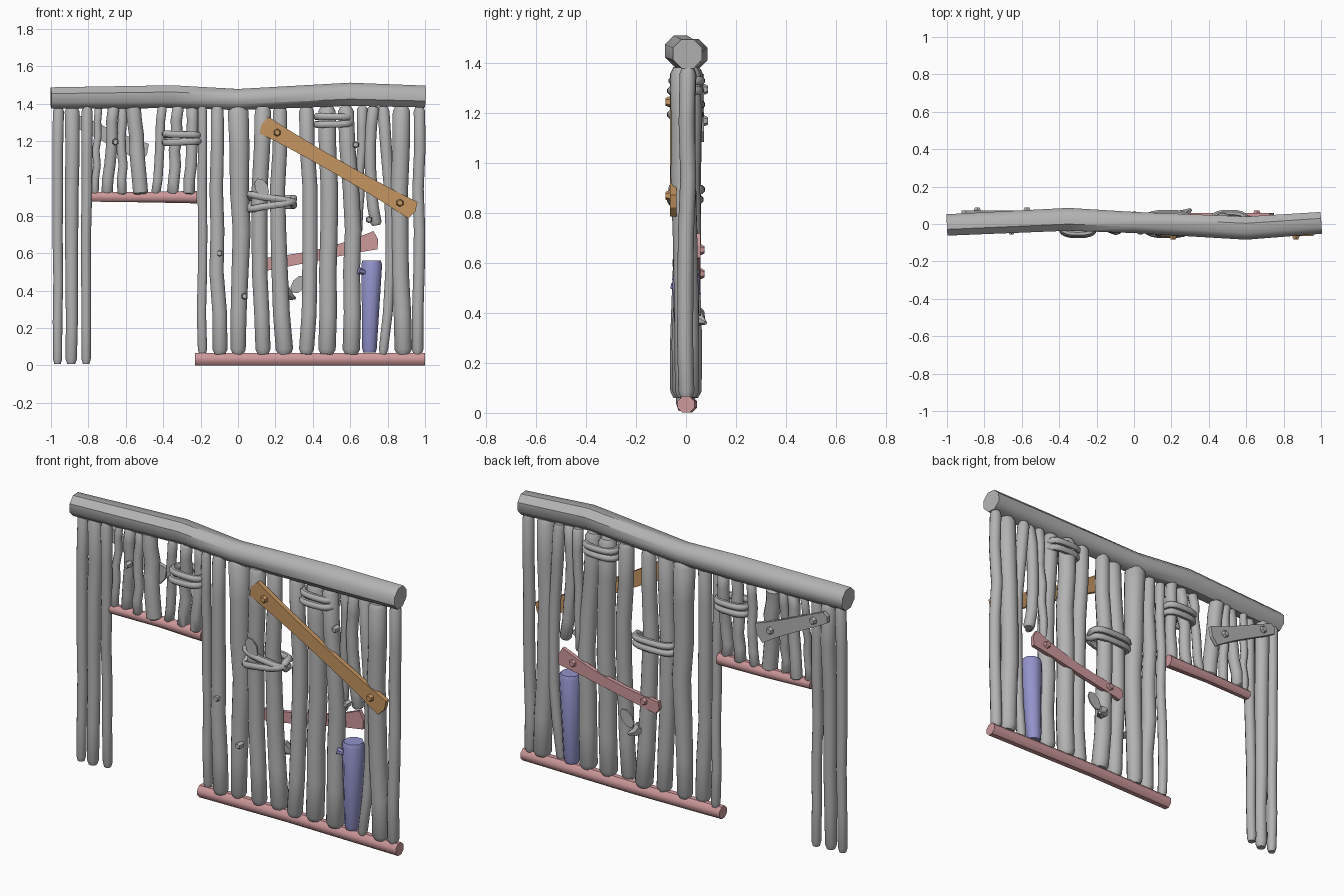
import bpy, bmesh, math, random
from mathutils import Vector

random.seed(4)
if "Cube" in bpy.data.objects:
    bpy.data.objects.remove(bpy.data.objects["Cube"])


def material(name, *rgb):
    mat = bpy.data.materials.new(name)
    mat.use_nodes = True
    mat.diffuse_color = (*rgb, 1)
    mat.node_tree.nodes["Principled BSDF"].inputs["Base Color"].default_value = (*rgb, 1)
    return mat


GREY = material("grey_wood", .45, .45, .45)
PINK = material("pink_wood", .62, .32, .33)
BROWN = material("brown_wood", .56, .3, .12)
BLUE = material("blue_wood", .29, .29, .6)

# Log radii and the height where poles meet the beam
THIN, SLIM, MEDIUM, THICK = .026, .032, .042, .049
TOP = 1.385


def finish(name, bm, mat, angle):
    bmesh.ops.recalc_face_normals(bm, faces=bm.faces)
    mesh = bpy.data.meshes.new(name)
    bm.to_mesh(mesh)
    bm.free()
    mesh.materials.append(mat)
    mesh.polygons.foreach_set("use_smooth", [True] * len(mesh.polygons))
    mesh.set_sharp_from_angle(angle=math.radians(angle))
    obj = bpy.data.objects.new(name, mesh)
    bpy.context.collection.objects.link(obj)


def tube(name, points, radii, mat, sides=8, closed=False):
    """Sweep a round section along a path."""
    path = [Vector(p) for p in points]
    count = len(path)
    span = path[-1] - path[0]
    upright = not closed and abs(span.z) > span.length / 2
    reference = Vector((0, 1, 0)) if upright else Vector((0, 0, 1))
    bm = bmesh.new()
    rings = []
    for i, centre in enumerate(path):
        if closed:
            along = path[(i + 1) % count] - path[i - 1]
        else:
            along = path[min(i + 1, count - 1)] - path[max(i - 1, 0)]
        across = along.cross(reference).normalized()
        up = across.cross(along).normalized()
        ring = []
        for k in range(sides):
            angle = math.tau * (k + .5) / sides
            offset = math.cos(angle) * across + math.sin(angle) * up
            ring.append(bm.verts.new(centre + radii[i] * offset))
        rings.append(ring)
    for i in range(count if closed else count - 1):
        low, high = rings[i], rings[(i + 1) % count]
        for k in range(sides):
            n = (k + 1) % sides
            bm.faces.new((low[k], low[n], high[n], high[k]))
    if not closed:
        bm.faces.new(rings[0])
        bm.faces.new(rings[-1])
    finish(name, bm, mat, angle=45)


def pole(name, x, radius, lean=0, bow=0, taper=1, y=0, bottom=.06, wobble=.006):
    """Upright log with rounded ends; lean shifts its top and bow its middle."""
    steps = [0, .02] + [i / 6 for i in range(1, 6)] + [.98, 1]
    tilt = random.uniform(-.012, .012)
    points, radii = [], []
    for i, t in enumerate(steps):
        middle = 1 < i < len(steps) - 2
        jitter = wobble if middle else 0
        points.append((x + lean * t + bow * math.sin(math.pi * t) + random.uniform(-jitter, jitter),
                       y + tilt * (1 - 2 * t) + random.uniform(-jitter, jitter),
                       bottom + (TOP - bottom) * t))
        end = .7 if i in (0, len(steps) - 1) else 1
        radii.append(radius * end * (1 + (taper - 1) * t))
    tube(name, points, radii, GREY, sides=10)


def plate(name, outline, y, depth, mat):
    """Flat piece cut to an outline in x and z."""
    bm = bmesh.new()
    face = bm.faces.new([bm.verts.new((p.x, y, p.y)) for p in outline])
    made = bmesh.ops.extrude_face_region(bm, geom=[face])["geom"]
    bmesh.ops.translate(bm, vec=(0, depth, 0),
                        verts=[v for v in made if isinstance(v, bmesh.types.BMVert)])
    finish(name, bm, mat, angle=30)


def peg(name, x, z, y, reach, mat=GREY, radius=.021):
    """Short nail head or twig stub pointing along y."""
    tube(name, [(x, y + reach * t, z) for t in (0, .7, 1)],
         [radius, radius, radius * .7], mat, sides=6)


def board(name, start, end, widths, y, depth, mat, sag=0):
    """Waisted plank between two points, with a nail near each end."""
    start, end = Vector(start), Vector(end)
    along = (end - start).normalized()
    side = Vector((-along.y, along.x))
    first, waist, last = widths
    upper, lower = [], []
    for i in range(7):
        t = i / 6
        width = waist + (first - waist) * (1 - t) ** 4 + (last - waist) * t ** 4
        centre = start.lerp(end, t) - side * sag * math.sin(math.pi * t)
        upper.append(centre + side * width / 2)
        lower.append(centre - side * width / 2)
    # Worn tips at both ends
    tips = [end + along * .015], [start - along * .015]
    plate(name, upper + tips[0] + lower[::-1] + tips[1], y, depth, mat)
    for spot in (start + along * .08, end - along * .08):
        peg(name + "_nail", spot.x, spot.y, y, depth * 1.7, mat)


def binding(name, x, z, half, cross):
    """Two rope loops wound round neighbouring poles, crossing at the front."""
    for turn in (-1, 1):
        points = []
        for k in range(20):
            c, s = math.cos(math.tau * k / 20), math.sin(math.tau * k / 20)
            slope = cross * turn if s < 0 else 0
            points.append((x + half * math.copysign(abs(c) ** .7, c),
                           .055 * math.copysign(abs(s) ** .6, s) + turn * .003,
                           z + turn * .02 - slope * c))
        tube(name, points, [.019] * len(points), GREY, closed=True)


def leaf(name, x, z, y, degrees):
    """Thin pointed leaf growing from its base point."""
    along = Vector((math.cos(math.radians(degrees)), math.sin(math.radians(degrees))))
    side = Vector((-along.y, along.x))
    outline = []
    for i in range(8):
        angle = math.tau * i / 8
        reach = .055 * (1 - math.cos(angle))
        outline.append(Vector((x, z)) + along * reach + side * .035 * math.sin(angle))
    plate(name, outline, y, .008, GREY)


# Top beam and the two rails
beam = [(-1, -.005, 1.43), (-.35, .025, 1.437), (0, .008, 1.422),
        (.6, -.022, 1.45), (1, .006, 1.438)]
tube("top_beam", beam, [.062, .066, .061, .067, .063], GREY)
tube("bottom_rail", [(-.23, 0, .034), (.3, .01, .034), (1, 0, .034)], [.036] * 3, PINK)
tube("lintel_rail", [(-.785, .005, .902), (-.5, .018, .9), (-.22, .015, .9)],
     [.028, .03, .036], PINK)

# Door posts on the open side
for x, radius, taper in ((-.965, THIN, 1.2), (-.892, SLIM, 1.3), (-.812, THIN, 1.2)):
    pole("door_post", x, radius, lean=.005, taper=taper, bottom=.008, wobble=.004)

# Short poles above the doorway
for x, radius, lean in ((-.765, .021, .02), (-.7, SLIM, .035), (-.62, THIN, 0),
                        (-.52, MEDIUM, -.04), (-.44, THIN, .035),
                        (-.35, SLIM, .03), (-.26, SLIM, .015)):
    pole("short_pole", x, radius, lean, y=.012, bottom=.915)

# Main wall poles, from the doorway outward
pole("wall_pole", -.19, THIN)
pole("wall_pole", -.095, MEDIUM, lean=-.015, bow=-.012, taper=.85, y=-.012)
pole("wall_pole", 0, MEDIUM, bow=.015, taper=1.4, y=.008)
pole("wall_pole", .135, MEDIUM, bow=-.02, taper=1.1, y=-.01)
pole("wall_pole", .25, THICK, lean=-.025, bow=-.02, taper=.8, y=.01)
pole("wall_pole", .365, MEDIUM, bow=.02, y=-.01)
pole("wall_pole", .475, THICK, bow=.01, y=.006)
pole("wall_pole", .605, THICK, lean=-.03, bow=.02, taper=.9, y=-.006)
pole("wall_pole", .775, THIN, bow=.045, taper=1.3)
pole("wall_pole", .885, THICK, lean=-.01, bow=-.018, y=-.005)
pole("wall_pole", .96, SLIM, lean=.01, y=.004)

# Snapped poles hanging above the gap
pole("broken_pole", .645, .021, lean=.02, taper=1.4, y=.01, bottom=.71)
pole("broken_pole", .74, SLIM, lean=-.015, bow=-.03, bottom=.75)

# Broken stump in the gap
tube("stump", [(.703, .005, .07), (.703, .005, .09), (.715, 0, .54), (.715, 0, .562)],
     [.036, .042, .06, .052], BLUE)
tube("stump_twig", [(.7, -.02, .5), (.67, -.035, .5), (.645, -.045, .508)],
     [.014, .014, .02], BLUE, sides=6)

# Boards nailed across the poles
board("front_board", (.14, 1.285), (.935, .83), (.1, .07, .1), -.038, -.026, BROWN)
board("back_board", (.14, .54), (.735, .67), (.07, .055, .1), .036, .022, PINK, sag=.012)
board("back_patch", (-.91, 1.33), (-.5, 1.135), (.06, .075, .11), .05, .022, GREY)

# Rope bindings
binding("middle_binding", .18, .875, half=.118, cross=.022)
binding("upper_binding", .51, 1.31, half=.09, cross=.003)
binding("door_binding", -.3, 1.215, half=.09, cross=.004)

# Twig stubs, thorn and leaves
for x, z in ((-.1, .6), (-.655, 1.195), (.035, .37), (.63, 1.18), (.7, .78)):
    peg("twig_stub", x, z, y=-.02, reach=-.035, radius=.019)
tube("thorn", [(.25, .04, .4), (.275, .055, .37), (.305, .078, .36)],
     [.035, .025, .008], GREY, sides=6)
leaf("front_leaf", .15, .9, y=-.064, degrees=115)
leaf("back_leaf", .29, .39, y=.052, degrees=52)
